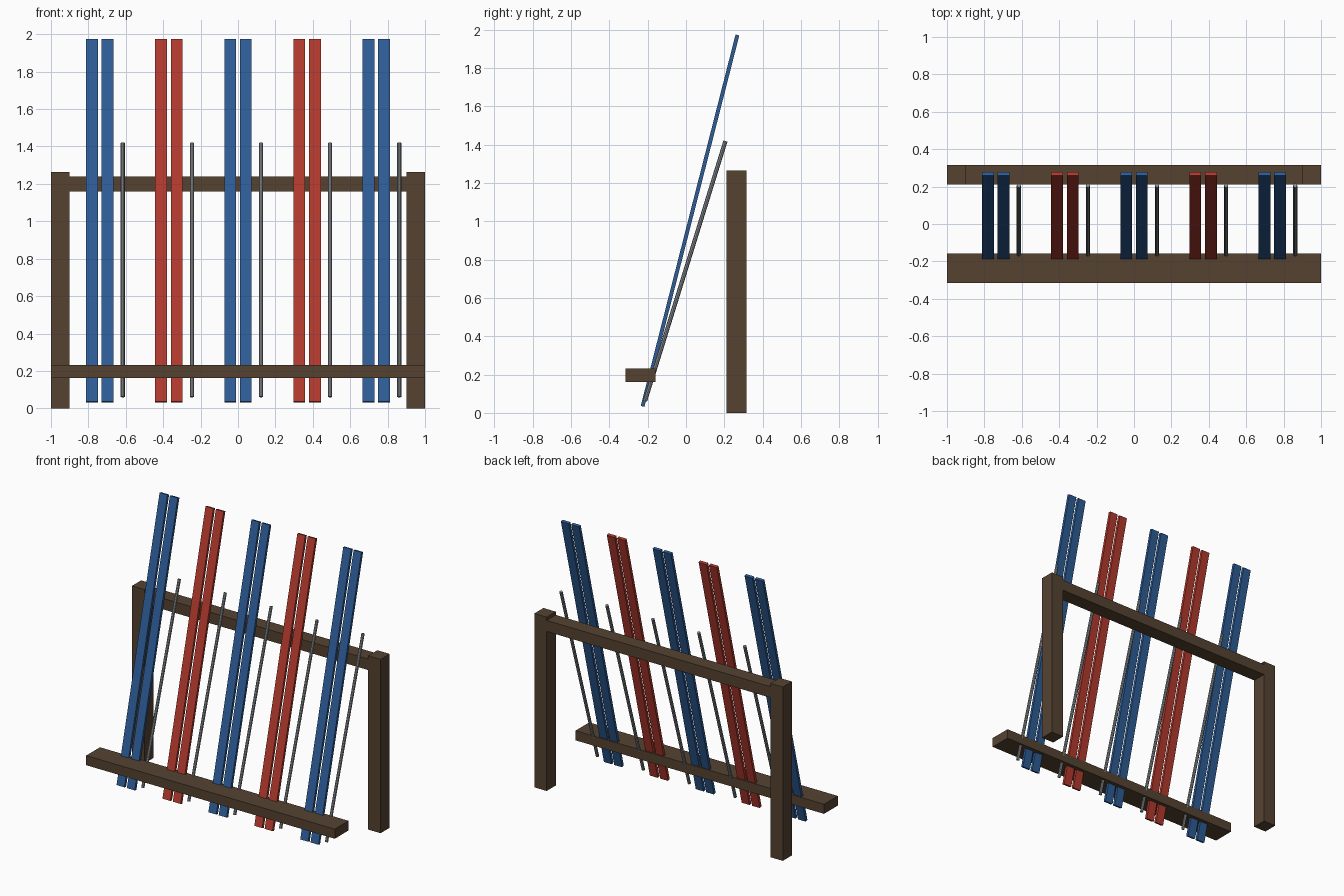
import bpy
from math import pi

if "Cube" in bpy.data.objects:
    bpy.data.objects.remove(bpy.data.objects["Cube"])


def material(name, rgb):
    m = bpy.data.materials.new(name)
    m.diffuse_color = (*rgb, 1)
    m.use_nodes = True
    m.node_tree.nodes["Principled BSDF"].inputs["Base Color"].default_value = m.diffuse_color
    return m


WOOD = material("dark_wood", (0.09, 0.055, 0.031))
BLUE = material("blue", (0.027, 0.107, 0.305))
RED = material("red", (0.45, 0.042, 0.027))
METAL = material("metal", (0.26, 0.28, 0.30))


def box(name, center, size, mat, lean=0):
    bpy.ops.mesh.primitive_cube_add(size=1, location=center, rotation=(-lean, 0, 0))
    o = bpy.context.object
    o.name = name
    o.scale = size
    o.data.materials.append(mat)


def pole(name, center, radius, length, lean):
    bpy.ops.mesh.primitive_cylinder_add(vertices=8, radius=radius, depth=length,
                                        location=center, rotation=(-lean, 0, 0))
    o = bpy.context.object
    o.name = name
    o.data.materials.append(METAL)


# Rack frame: two posts, rear top rail, front retaining bar
for side, s in (("left", -1), ("right", 1)):
    box(f"{side}_post", (s * 0.95, 0.263, 0.632), (0.1, 0.105, 1.264), WOOD)
box("top_rail", (0, 0.263, 1.2), (1.8, 0.105, 0.08), WOOD)
box("front_bar", (0, -0.237, 0.196), (2.0, 0.158, 0.07), WOOD)

# Leaning ski pairs, each with one pole beside it
for i in range(5):
    x = (i - 2) * 0.3695
    for side, s in (("left", -1), ("right", 1)):
        box(f"ski_{i + 1}_{side}", (x + s * 0.0415, 0.021, 1.003),
            (0.063, 0.02, 2.0), (BLUE, RED)[i % 2], 0.25)
    pole(f"ski_pole_{i + 1}", (x + 0.123, -0.004, 0.74), 0.011, 1.42, 0.3)
